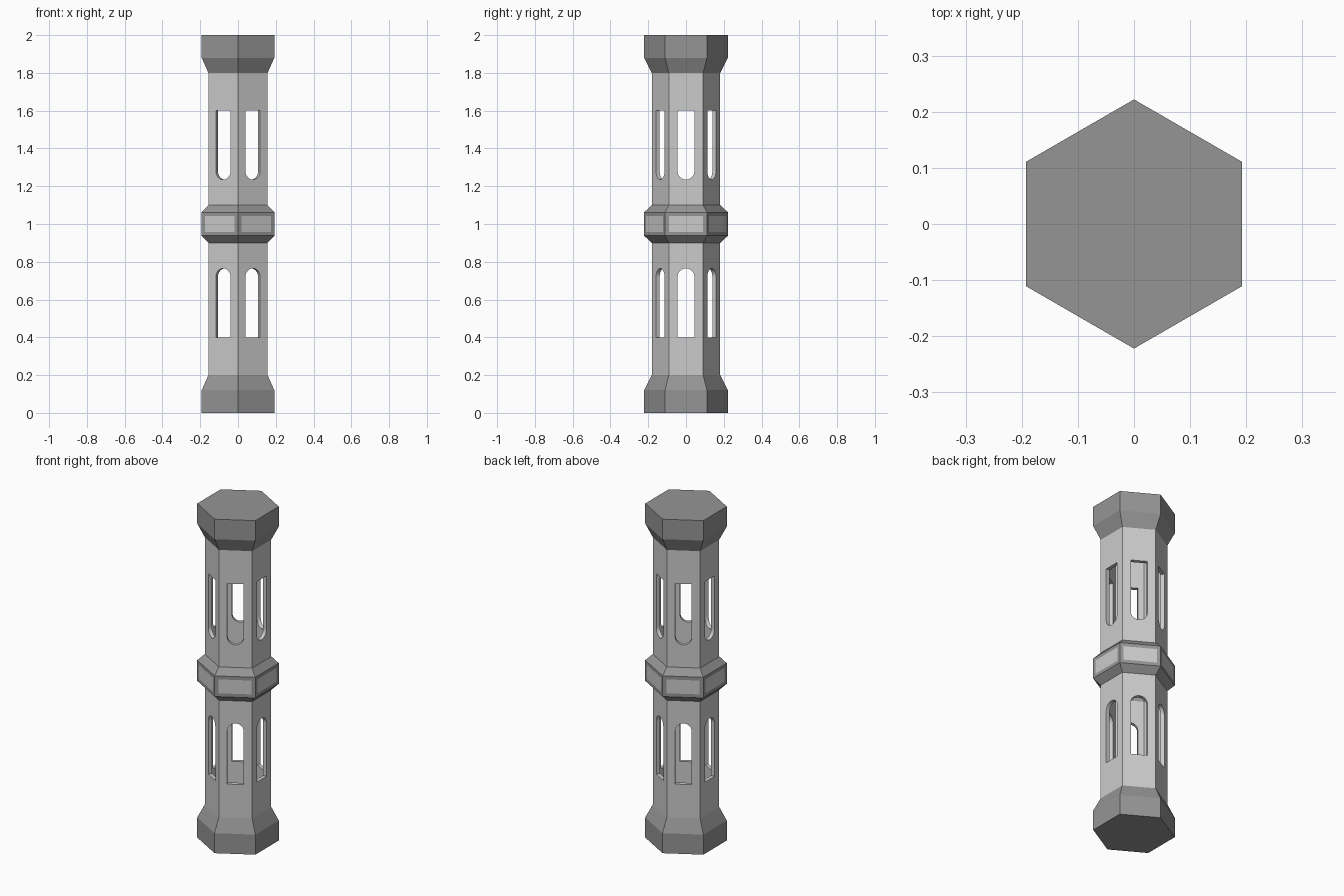
import bpy, bmesh, math
from mathutils import Matrix, Vector

if "Cube" in bpy.data.objects:
    bpy.data.objects.remove(bpy.data.objects["Cube"])

R_SHAFT, R_WIDE, R_IN = 0.181, 0.222, 0.156
COS30 = math.cos(math.pi / 6)

dark = bpy.data.materials.new("dark_grey")
dark.diffuse_color = (0.3, 0.3, 0.3, 1)
dark.use_nodes = True
dark.node_tree.nodes["Principled BSDF"].inputs["Base Color"].default_value = dark.diffuse_color
light = bpy.data.materials.new("light_grey")
light.diffuse_color = (0.8, 0.8, 0.8, 1)
light.use_nodes = True
light.node_tree.nodes["Principled BSDF"].inputs["Base Color"].default_value = light.diffuse_color


def make_object(name, bm, mats=()):
    bmesh.ops.recalc_face_normals(bm, faces=bm.faces)
    mesh = bpy.data.meshes.new(name)
    bm.to_mesh(mesh)
    bm.free()
    for m in mats:
        mesh.materials.append(m)
    obj = bpy.data.objects.new(name, mesh)
    bpy.context.collection.objects.link(obj)
    return obj


def hex_lathe(profile, ring=False):
    """Six-sided sweep of (radius, z) points; a ring closes on itself, otherwise ends are capped."""
    bm = bmesh.new()
    rows = []
    for r, z in profile:
        angles = [math.radians(90 + 60 * k) for k in range(6)]
        rows.append([bm.verts.new((r * math.cos(a), r * math.sin(a), z)) for a in angles])
    pairs = list(zip(rows, rows[1:]))
    if ring:
        pairs.append((rows[-1], rows[0]))
    else:
        bm.faces.new(rows[0])
        bm.faces.new(rows[-1])
    for lo, hi in pairs:
        for k in range(6):
            n = (k + 1) % 6
            bm.faces.new((lo[k], lo[n], hi[n], hi[k]))
    return bm


# Hollow shaft
shaft = make_object("shaft", hex_lathe(
    [(R_SHAFT, 0.19), (R_SHAFT, 1.81), (R_IN, 1.81), (R_IN, 0.19)], ring=True), [light])

# Window cutters: flat end outward, round end towards the middle band
bm = bmesh.new()
half, flat, arc_z = 0.045, 0.40, 0.72
outline = [(-half, flat), (half, flat)]
outline += [(half * math.cos(t), arc_z + half * math.sin(t))
            for t in (math.pi * i / 12 for i in range(13))]
for side in range(6):
    turn = Matrix.Rotation(math.radians(60 * side), 3, 'Z')
    for upper in (False, True):
        pts = [(y, 2 - z if upper else z) for y, z in outline]
        face = bm.faces.new([bm.verts.new(turn @ Vector((0.11, y, z))) for y, z in pts])
        ext = bmesh.ops.extrude_face_region(bm, geom=[face], use_keep_orig=True)
        verts = [g for g in ext["geom"] if isinstance(g, bmesh.types.BMVert)]
        bmesh.ops.translate(bm, verts=verts, vec=turn @ Vector((0.1, 0, 0)))
cutter = make_object("window_cutter", bm)
cutter.hide_render = True
mod = shaft.modifiers.new("windows", 'BOOLEAN')
mod.operation, mod.solver, mod.object = 'DIFFERENCE', 'EXACT', cutter
bpy.context.view_layer.objects.active = shaft
bpy.ops.object.modifier_apply(modifier=mod.name)
bpy.data.objects.remove(cutter)

# Solid end caps
cap = [(R_WIDE, 0), (R_WIDE, 0.12), (R_SHAFT, 0.2)]
make_object("bottom_cap", hex_lathe(cap), [dark])
make_object("top_cap", hex_lathe([(r, 2 - z) for r, z in cap]), [dark])

# Middle band with a flush light panel on each side
bm = hex_lathe([(R_SHAFT, 0.9), (R_WIDE, 0.938), (R_WIDE, 1.062), (R_SHAFT, 1.1),
                (R_IN, 1.1), (R_IN, 0.9)], ring=True)
bm.normal_update()
sides = [f for f in bm.faces if abs(f.normal.z) < 0.1
         and f.calc_center_median().xy.length > R_WIDE * COS30 - 0.01]
bmesh.ops.inset_individual(bm, faces=sides, thickness=0.029)
for f in sides:
    f.material_index = 1
make_object("middle_band", bm, [dark, light])
